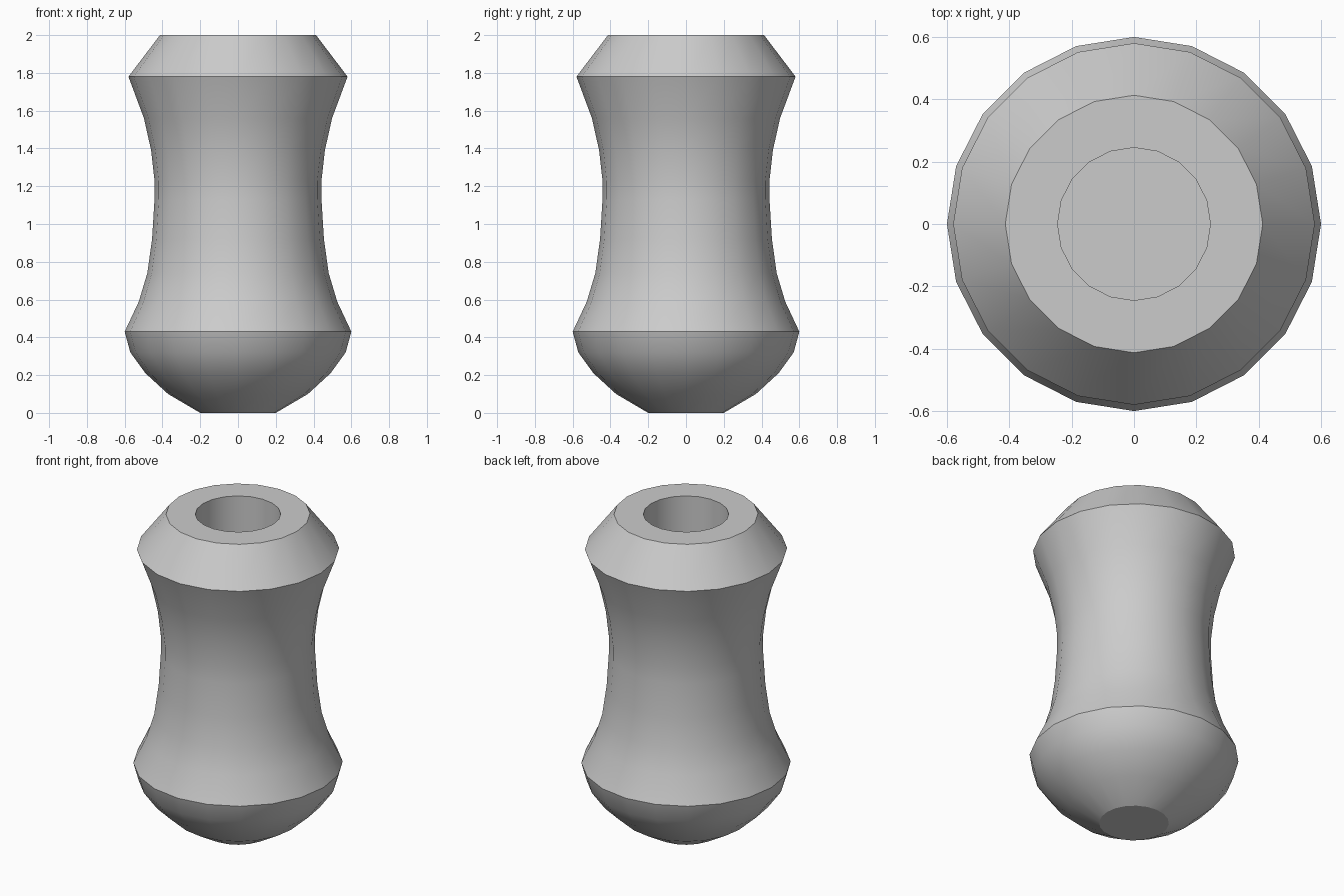
import bpy, bmesh
from math import cos, sin, pi, radians

if "Cube" in bpy.data.objects:
    bpy.data.objects.remove(bpy.data.objects["Cube"])

SIDES = 20

# Half section (radius, height): foot, rounded belly, waist, shoulder, rim, bore
profile = [
    (0.20, 0.00), (0.37, 0.10), (0.49, 0.21), (0.57, 0.32), (0.60, 0.43),
    (0.525, 0.59), (0.48, 0.74), (0.455, 0.92), (0.442, 1.13), (0.442, 1.23),
    (0.46, 1.39), (0.498, 1.56), (0.58, 1.78),
    (0.413, 2.00), (0.245, 2.00), (0.245, 0.25),
]


def lathe(name, points, sides):
    """Revolve a half section about z and close both ends with flat caps."""
    bm = bmesh.new()
    rings = [[bm.verts.new((r * cos(2 * pi * i / sides), r * sin(2 * pi * i / sides), z))
              for i in range(sides)] for r, z in points]
    for a, b in zip(rings, rings[1:]):
        for i in range(sides):
            j = (i + 1) % sides
            bm.faces.new((a[i], a[j], b[j], b[i]))
    bm.faces.new(rings[0][::-1])
    bm.faces.new(rings[-1])
    mesh = bpy.data.meshes.new(name)
    bm.to_mesh(mesh)
    bm.free()
    obj = bpy.data.objects.new(name, mesh)
    bpy.context.collection.objects.link(obj)
    return obj


# Hollow turned vase, smooth with crisp belly, shoulder and rim edges
vase = lathe("vase", profile, SIDES)
bpy.context.view_layer.objects.active = vase
vase.select_set(True)
bpy.ops.object.shade_smooth_by_angle(angle=radians(27))
